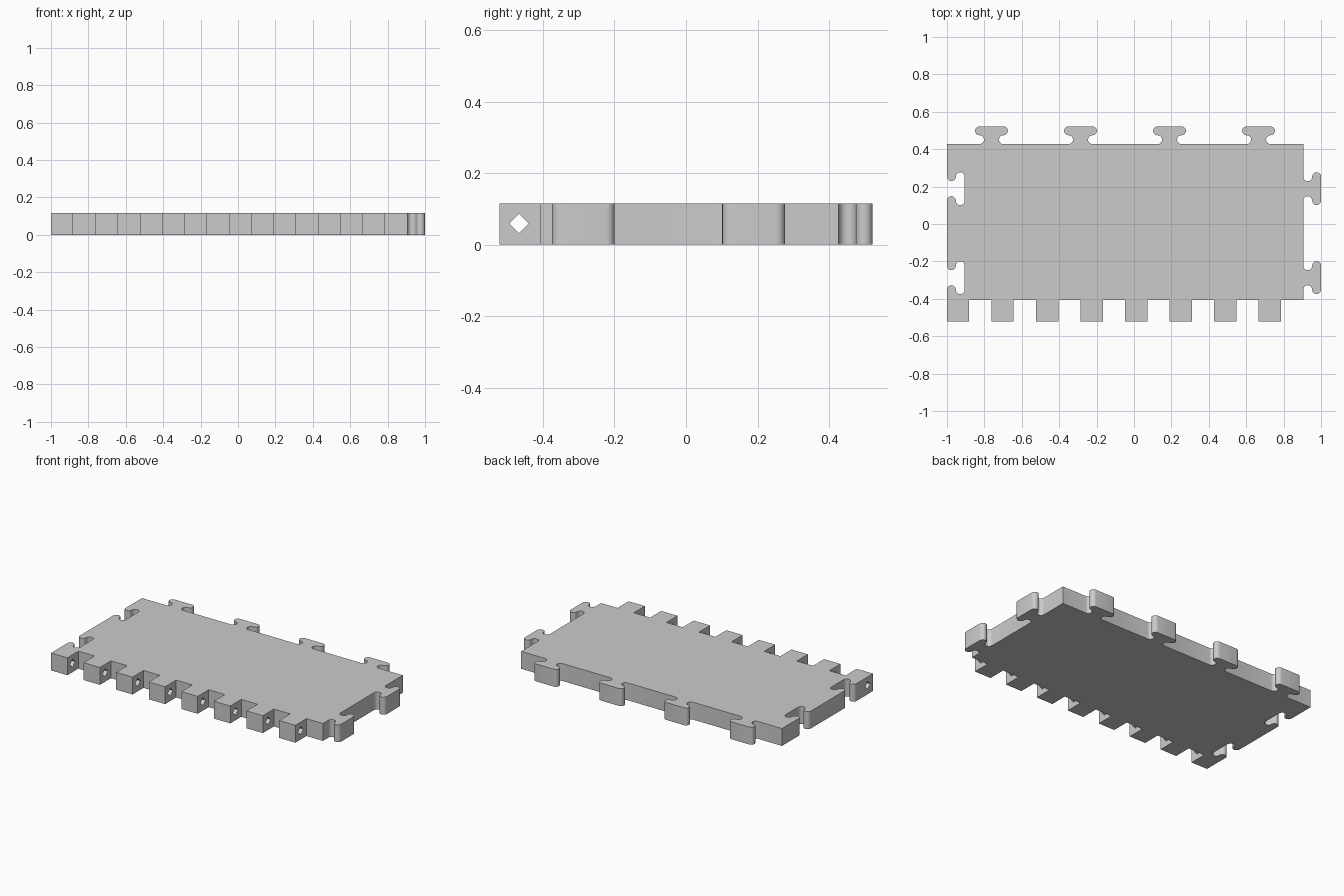
import bpy, bmesh, math
from mathutils import Vector

cube = bpy.data.objects.get("Cube")
if cube:
    bpy.data.objects.remove(cube, do_unlink=True)

HEIGHT = 0.115
LEFT, RIGHT = -1.0, 0.905          # plate edges without connectors
FRONT, BACK = -0.407, 0.427
HINGE_FRONT = -0.522
PITCH = 0.238                      # two hinge half-cells
DEPTH = 0.095                      # connector length
R = DEPTH / 4                      # radius of connector curves
LOBE = 0.064                       # offset of curve centres

grey = bpy.data.materials.new("light grey")
grey.use_nodes = True
colour = (0.6, 0.6, 0.6, 1)
grey.diffuse_color = colour
grey.node_tree.nodes["Principled BSDF"].inputs["Base Color"].default_value = colour


def connector(centre, along, out, steps=10):
    """Outline of one jigsaw connector, walking in the 'along' direction."""
    half = []
    for i in range(steps + 1):         # hollow neck
        a = math.pi * i / steps
        half.append((-LOBE + R * math.sin(a), R - R * math.cos(a)))
    for i in range(1, steps + 1):      # rounded head
        a = math.pi * i / steps
        half.append((-LOBE - R * math.sin(a), 3 * R - R * math.cos(a)))
    outline = half + [(-u, v) for u, v in reversed(half)]
    return [Vector(centre) + Vector(along) * u + Vector(out) * v for u, v in outline]


# Outline, counter-clockwise: hinge knuckles along the front
points = []
for i in range(8):
    x0 = LEFT + i * PITCH
    x1 = x0 + PITCH / 2
    if i:
        points.append((x0, FRONT))
    points += [(x0, HINGE_FRONT), (x1, HINGE_FRONT), (x1, FRONT)]
points.append((RIGHT, FRONT))

# Tabs on the right end
side_rows = (BACK - 3 * PITCH, BACK - PITCH)
for y in side_rows:
    points += connector((RIGHT, y), (0, 1), (1, 0))
points.append((RIGHT, BACK))

# Tabs along the back
for i in reversed(range(4)):
    points += connector((LEFT + PITCH * (2 * i + 1), BACK), (-1, 0), (0, 1))
points.append((LEFT, BACK))

# Matching sockets in the left end
for y in reversed(side_rows):
    points += connector((LEFT, y), (0, -1), (1, 0))

# Interlocking plate
bm = bmesh.new()
base = bm.faces.new([bm.verts.new((p[0], p[1], 0)) for p in points])
extruded = bmesh.ops.extrude_face_region(bm, geom=[base], use_keep_orig=True)
top = [g for g in extruded["geom"] if isinstance(g, bmesh.types.BMVert)]
bmesh.ops.translate(bm, verts=top, vec=(0, 0, HEIGHT))
bmesh.ops.recalc_face_normals(bm, faces=bm.faces)
mesh = bpy.data.meshes.new("interlocking_plate")
bm.to_mesh(mesh)
bm.free()
mesh.materials.append(grey)
plate = bpy.data.objects.new("interlocking_plate", mesh)
bpy.context.collection.objects.link(plate)

# Diamond pin hole through all knuckles
bpy.ops.mesh.primitive_cylinder_add(vertices=4, radius=0.027, depth=2.4,
                                    location=(0, -0.467, 0.059),
                                    rotation=(0, math.pi / 2, 0))
pin = bpy.context.object
pin.name = "pin_hole_cutter"
pin.hide_render = True
pin.data.materials.append(grey)
cut = plate.modifiers.new("pin_hole", "BOOLEAN")
cut.operation = "DIFFERENCE"
cut.solver = "EXACT"
cut.object = pin

bpy.ops.object.select_all(action="DESELECT")
plate.select_set(True)
bpy.context.view_layer.objects.active = plate
bpy.ops.object.modifier_apply(modifier="pin_hole")
bpy.data.objects.remove(pin, do_unlink=True)
bpy.ops.object.shade_smooth_by_angle(angle=math.radians(30))
